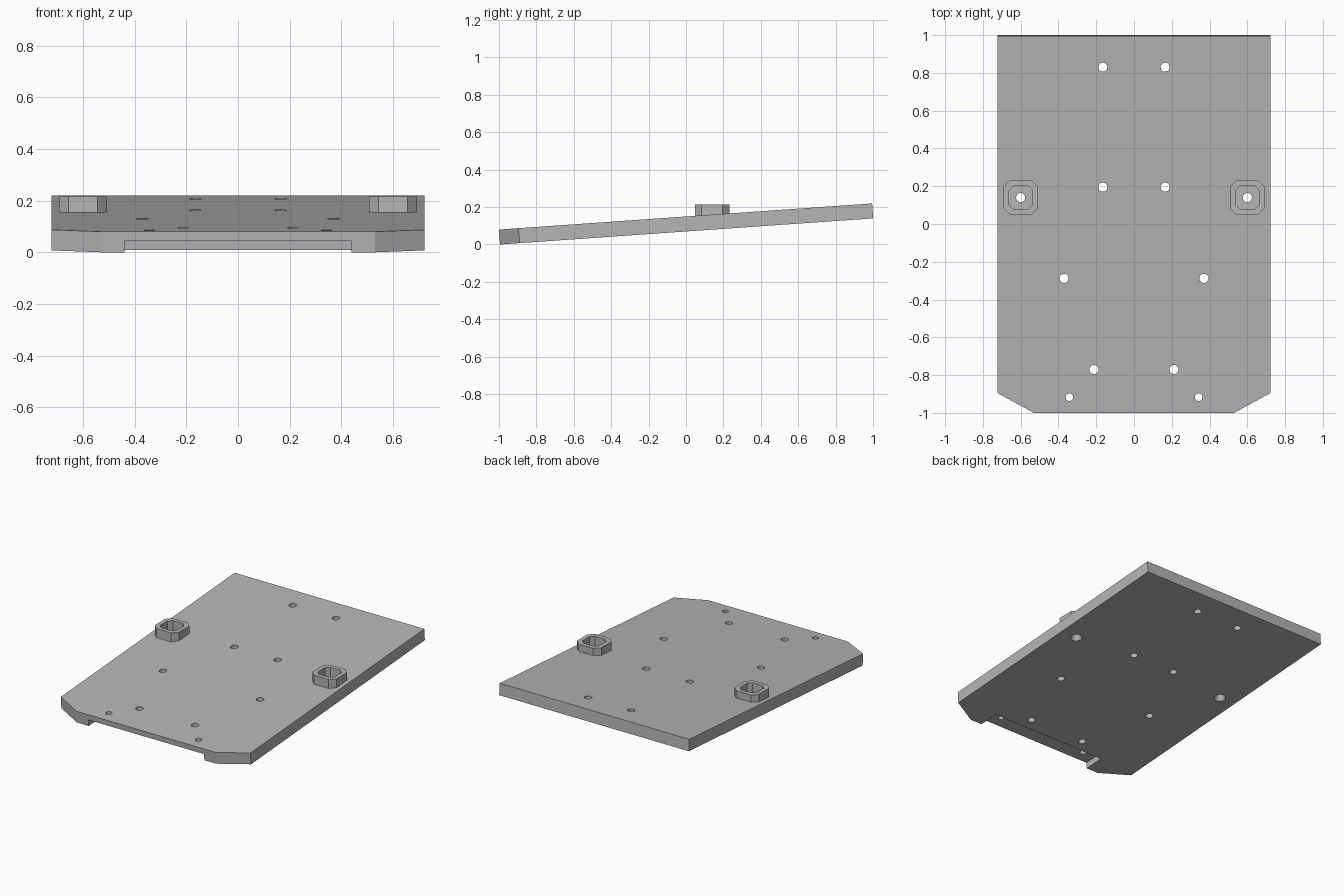
import bpy, bmesh, math
from mathutils import Matrix

old = bpy.data.objects.get("Cube")
if old:
    bpy.data.objects.remove(old, do_unlink=True)

TILT = math.radians(4)
THICK = 0.08

grey = bpy.data.materials.new("plain grey")
grey.use_nodes = True
colour = (0.46, 0.46, 0.46, 1)
grey.diffuse_color = colour
grey.node_tree.nodes["Principled BSDF"].inputs["Base Color"].default_value = colour


def prism(name, outline, z0, z1, matrix=Matrix()):
    """Extrude a closed outline from z0 to z1."""
    bm = bmesh.new()
    face = bm.faces.new([bm.verts.new((x, y, z0)) for x, y in outline])
    top = bmesh.ops.extrude_face_region(bm, geom=[face])["geom"]
    verts = [v for v in top if isinstance(v, bmesh.types.BMVert)]
    bmesh.ops.translate(bm, verts=verts, vec=(0, 0, z1 - z0))
    bmesh.ops.recalc_face_normals(bm, faces=bm.faces)
    bm.transform(matrix)
    return finish(name, bm)


def cone(name, x, y, z0, z1, r0, r1):
    """Round cutter standing upright between z0 and z1."""
    bm = bmesh.new()
    bmesh.ops.create_cone(bm, cap_ends=True, segments=32, radius1=r0, radius2=r1,
                          depth=z1 - z0, matrix=Matrix.Translation((x, y, (z0 + z1) / 2)))
    return finish(name, bm)


def finish(name, bm):
    mesh = bpy.data.meshes.new(name)
    bm.to_mesh(mesh)
    bm.free()
    mesh.materials.append(grey)
    obj = bpy.data.objects.new(name, mesh)
    bpy.context.collection.objects.link(obj)
    return obj


def combine(body, tool, operation):
    """Apply a boolean to the body and discard the tool."""
    mod = body.modifiers.new(operation.lower(), "BOOLEAN")
    mod.operation, mod.solver, mod.object = operation, "EXACT", tool
    bpy.context.view_layer.objects.active = body
    bpy.ops.object.modifier_apply(modifier=mod.name)
    bpy.data.objects.remove(tool, do_unlink=True)


def octagon(x, y, half, cut):
    """Square with cut corners."""
    a, b = half, half - cut
    ring = [(a, -b), (a, b), (b, a), (-b, a), (-a, b), (-a, -b), (-b, -a), (b, -a)]
    return [(x + u, y + v) for u, v in ring]


# Tilted base plate with chamfered front corners; its low front edge rests on the floor
tilt = Matrix.Translation((0, -1 + THICK * math.sin(TILT), 0)) @ Matrix.Rotation(TILT, 4, "X")
half_outline = [(0.53, 0), (0.722, 0.105), (0.722, 2)]
outline = half_outline + [(-x, y) for x, y in reversed(half_outline)]
plate = prism("tilted_plate", outline, 0, THICK, tilt)

# Shallow notch under the front edge
notch = [(-0.44, -0.1), (0.44, -0.1), (0.44, 0.14), (-0.44, 0.14)]
combine(plate, prism("notch_cutter", notch, -0.1, 0.043, tilt), "DIFFERENCE")

BOSS_X, BOSS_Y = 0.6, 0.14
HOLES = [(0.165, 0.83, 0.024), (0.165, 0.195, 0.024), (0.37, -0.288, 0.024),
         (0.212, -0.77, 0.024), (0.342, -0.917, 0.02), (BOSS_X, BOSS_Y, 0.024)]

for side in (-1, 1):
    x = side * BOSS_X
    # Upright octagonal boss with a matching pocket
    combine(plate, prism("boss", octagon(x, BOSS_Y, 0.092, 0.036), 0.12, 0.215), "UNION")
    combine(plate, prism("pocket_cutter", octagon(x, BOSS_Y, 0.063, 0.025), 0.135, 0.3), "DIFFERENCE")
    # Wide countersink below each boss
    combine(plate, cone("countersink_cutter", x, BOSS_Y, 0.06, 0.11, 0.046, 0.024), "DIFFERENCE")
    # Through holes
    for hx, hy, r in HOLES:
        combine(plate, cone("hole_cutter", side * hx, hy, -0.1, 0.4, r, r), "DIFFERENCE")

plate.name = "tilted_mounting_plate"
bpy.ops.object.select_all(action="DESELECT")
plate.select_set(True)
bpy.context.view_layer.objects.active = plate
bpy.ops.object.shade_smooth_by_angle(angle=math.radians(20))
